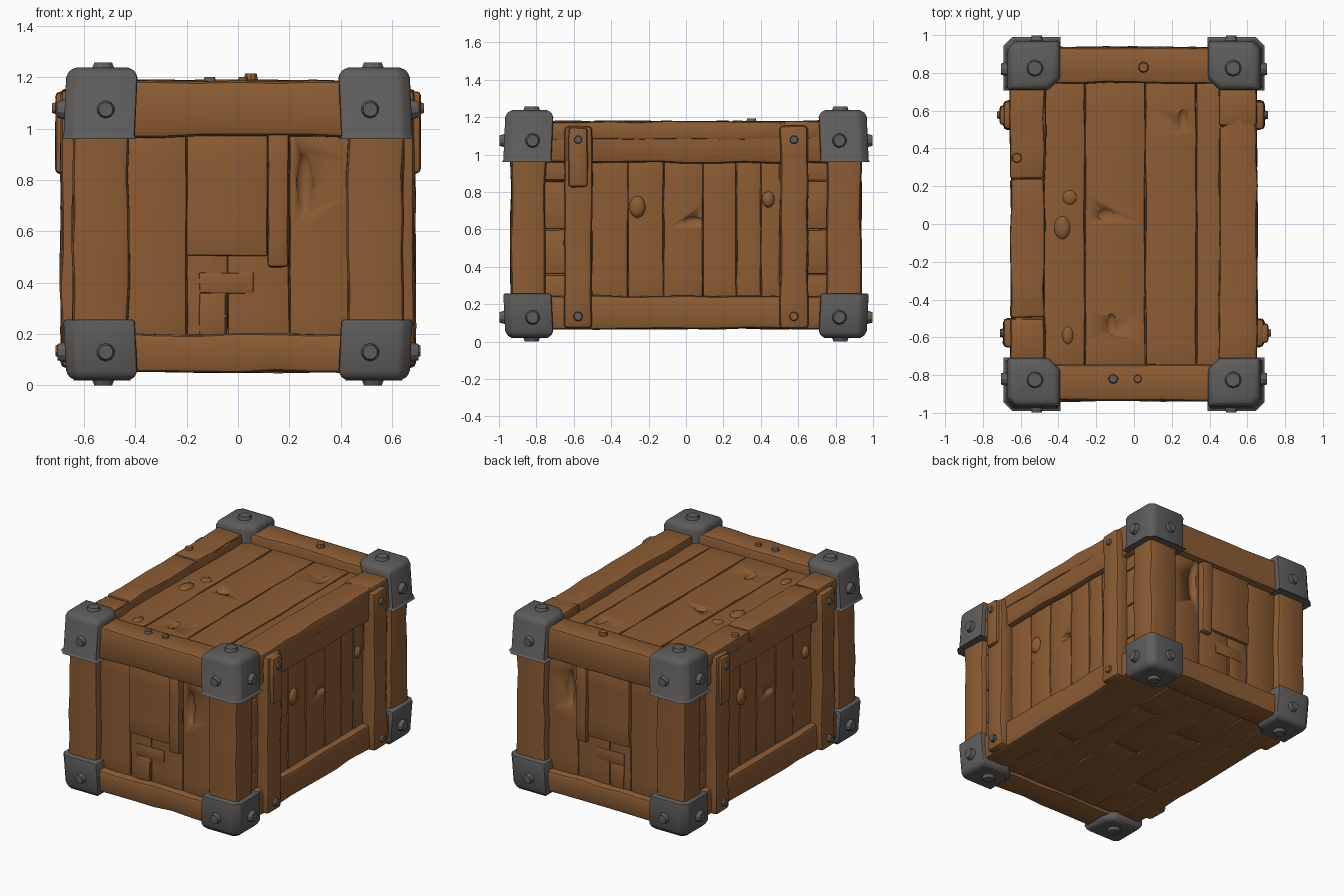
import bpy, bmesh, math, random
from mathutils import Vector, Matrix

if "Cube" in bpy.data.objects:
    bpy.data.objects.remove(bpy.data.objects["Cube"])

random.seed(4)


def material(name, rgb):
    m = bpy.data.materials.new(name)
    m.diffuse_color = (*rgb, 1)
    m.use_nodes = True
    m.node_tree.nodes["Principled BSDF"].inputs["Base Color"].default_value = m.diffuse_color
    return m


WOOD = material("brown wood", (0.265, 0.108, 0.034))
METAL = material("dark iron", (0.115, 0.11, 0.107))


def finish(bm, name, mat, angle=40):
    bmesh.ops.recalc_face_normals(bm, faces=bm.faces)
    me = bpy.data.meshes.new(name)
    bm.to_mesh(me)
    bm.free()
    me.materials.append(mat)
    me.shade_smooth()
    me.set_sharp_from_angle(angle=math.radians(angle))
    ob = bpy.data.objects.new(name, me)
    bpy.context.collection.objects.link(ob)
    return ob


def board(name, x, y, z, bevel=0.014, wobble=0.005):
    """Hand-hewn timber: a box cut along its length, jittered and rounded."""
    rng = [sorted(r) for r in (x, y, z)]
    size = Vector([b - a for a, b in rng])
    mid = Vector([(a + b) / 2 for a, b in rng])
    bm = bmesh.new()
    bmesh.ops.create_cube(bm, size=1)
    for v in bm.verts:
        v.co = Vector([v.co[i] * size[i] for i in range(3)]) + mid
    axis = max(range(3), key=lambda i: size[i])
    cuts = max(1, int(size[axis] / 0.16))
    along = [e for e in bm.edges
             if abs(e.verts[0].co[axis] - e.verts[1].co[axis]) > size[axis] * 0.9]
    bmesh.ops.subdivide_edges(bm, edges=along, cuts=cuts)
    for v in bm.verts:
        v.co += Vector([random.uniform(-wobble, wobble) for _ in range(3)])
    sharp = [e for e in bm.edges if e.calc_face_angle(0) > 0.7]
    bmesh.ops.bevel(bm, geom=sharp, offset=bevel, segments=2, profile=0.5,
                    affect='EDGES', clamp_overlap=True)
    return finish(bm, name, WOOD)


def rivet(name, pos, normal, r, h, mat):
    """Low domed nail head pointing along the normal."""
    bm = bmesh.new()
    rot = Vector(normal).to_track_quat('Z', 'Y').to_matrix().to_4x4()
    base = Matrix.Translation(pos) @ rot
    bmesh.ops.create_cone(bm, cap_ends=True, segments=10, radius1=r, radius2=r * 0.7,
                          depth=h * 2, matrix=base)
    return finish(bm, name, mat, 25)


def lump(name, pos, size, mat=WOOD):
    bm = bmesh.new()
    m = Matrix.Translation(pos) @ Matrix.Diagonal((*size, 1))
    bmesh.ops.create_icosphere(bm, subdivisions=2, radius=1, matrix=m)
    return finish(bm, name, mat)


def gouge(target, pos, size):
    """Carve an elongated nick out of a board."""
    cutter = lump("gouge_cutter", pos, size)
    cutter.hide_render = True
    cutter.hide_viewport = True
    mod = target.modifiers.new("gouge", 'BOOLEAN')
    mod.operation = 'DIFFERENCE'
    mod.object = cutter


# Inner core that closes the gaps behind the planks
board("inner_core", (-0.565, 0.565), (-0.86, 0.86), (0.10, 1.09), wobble=0)

# End walls, front and back
for s, side in ((-1, "front"), (1, "back")):
    board(side + "_top_beam", (-0.6, 0.6), (s * 0.745, s * 0.937), (0.968, 1.188), 0.025)
    board(side + "_bottom_beam", (-0.6, 0.6), (s * 0.745, s * 0.937), (0.052, 0.2), 0.02)
    for t in (-1, 1):
        board(side + "_post", (t * 0.425, t * 0.645), (s * 0.75, s * 0.937), (0.1, 1.1), 0.025)
    edges = [-0.44, -0.2, -0.04, 0.2, 0.44]
    planks = [board(side + "_plank", (a + .001, b - .001), (s * 0.84, s * 0.888), (0.15, 1.02),
                    0.008, 0.002) for a, b in zip(edges, edges[1:])]
    gouge(planks[3], (0.26, s * 0.893, 0.79), (0.035, 0.03, 0.13))
    # Raised patch with a longer strip on one side
    board(side + "_patch", (-0.2, 0.115), (s * 0.87, s * 0.908), (0.505, 0.99), 0.008, 0.002)
    board(side + "_patch_strip", (0.115, 0.198), (s * 0.87, s * 0.927), (0.46, 0.99), 0.014, 0.003)
    board(side + "_splinter", (-0.15, 0.06), (s * 0.87, s * 0.893), (0.36, 0.44), 0.004, 0.002)
    board(side + "_splinter", (-0.15, -0.05), (s * 0.87, s * 0.893), (0.18, 0.36), 0.004, 0.002)

# Long walls, left and right
for s, side in ((-1, "left"), (1, "right")):
    board(side + "_top_rail", (s * 0.47, s * 0.648), (-0.78, 0.78), (0.955, 1.172), 0.022, 0.007)
    board(side + "_bottom_rail", (s * 0.47, s * 0.648), (-0.78, 0.78), (0.068, 0.245), 0.02)
    edges = [-0.52, -0.31, -0.12, 0.09, 0.27, 0.4, 0.52]
    planks = [board(side + "_plank", (s * 0.55, s * 0.602), (a + .001, b - .001), (0.2, 1.0),
                    0.008, 0.003) for a, b in zip(edges, edges[1:])]
    gouge(planks[2], (s * 0.608, s * 0.035, 0.65), (0.025, 0.05, 0.022))
    lump(side + "_knot", (s * 0.6, -s * 0.26, 0.72), (0.028, 0.045, 0.06))
    lump(side + "_knot", (s * 0.6, s * 0.44, 0.76), (0.026, 0.035, 0.045))
    # Short horizontal planks between strap and post
    for t in (-1, 1):
        levels = [0.2, 0.36, 0.6, 0.86, 1.0]
        for a, b in zip(levels, levels[1:]):
            board(side + "_short_plank", (s * 0.55, s * 0.607), (t * 0.5, t * 0.78),
                  (a + .002, b - .002), 0.008, 0.003)
    # Upright straps; one per side carries a short cap piece
    for t in (-1, 1):
        y = t * 0.577
        board(side + "_strap", (s * 0.57, s * 0.69), (y - 0.075, y + 0.075), (0.068, 1.155), 0.022)
        capped = t == -s
        if capped:
            board(side + "_strap_cap", (s * 0.66, s * 0.712), (y - 0.052, y + 0.05),
                  (0.825, 1.145), 0.018, 0.003)
        rivet(side + "_strap_nail", (s * (0.71 if capped else 0.69), y, 1.08), (s, 0, 0),
              0.027, 0.014, METAL)
        rivet(side + "_strap_nail", (s * 0.69, y, 0.135), (s, 0, 0),
              0.03, 0.02, METAL if capped else WOOD)

# Lid planks, sunk below the rails
edges = [-0.49, -0.26, 0.06, 0.33, 0.49]
lid = [board("lid_plank", (a + .002, b - .002), (-0.78, 0.78), (1.06, 1.122), 0.008, 0.003)
       for a, b in zip(edges, edges[1:])]
gouge(lid[1], (-0.15, 0.05, 1.125), (0.05, 0.035, 0.02))
gouge(lid[1], (-0.12, -0.53, 1.125), (0.03, 0.06, 0.02))
gouge(lid[2], (0.26, 0.55, 1.125), (0.03, 0.06, 0.015))
lump("lid_knot", (-0.38, -0.02, 1.118), (0.045, 0.065, 0.022))
lump("lid_knot", (-0.34, 0.14, 1.118), (0.04, 0.04, 0.014))
lump("lid_knot", (-0.35, -0.59, 1.118), (0.03, 0.05, 0.015))
# Overlay boards on the left and right rails
for a, b in ((-0.72, -0.5), (-0.495, 0.235), (0.24, 0.72)):
    board("left_rail_cover", (-0.655, -0.475), (a, b), (1.1, 1.18), 0.014, 0.005)
for a, b in ((-0.72, 0.515), (0.52, 0.72)):
    board("right_rail_cover", (0.45, 0.652), (a, b), (1.08, 1.177), 0.014, 0.005)

# Underside planks
edges = [-0.5, -0.3, -0.08, 0.14, 0.32, 0.5]
for i, (a, b) in enumerate(zip(edges, edges[1:])):
    split = (-0.35, 0.3, -0.05, 0.4, -0.2)[i]
    for c, d in ((-0.78, split), (split, 0.78)):
        board("floor_plank", (a + .002, b - .002), (c + .002, d - .002), (0.075, 0.13), 0.007, 0.003)

# Nail heads on the end beams and left rail
rivet("beam_nail", (-0.11, -0.82, 1.185), (0, 0, 1), 0.03, 0.016, METAL)
rivet("beam_nail", (0.02, -0.82, 1.185), (0, 0, 1), 0.026, 0.016, WOOD)
rivet("beam_nail", (0.05, 0.83, 1.19), (0, 0, 1), 0.034, 0.025, WOOD)
rivet("rail_nail", (-0.62, 0.35, 1.178), (0, 0, 1), 0.032, 0.016, WOOD)


# Iron corner caps with three rivets each
def corner(sx, sy, top):
    z0, z1 = (0.96, 1.238) if top else (0.02, 0.258)
    bm = bmesh.new()
    a, b, cut = (0.402, 0.68), (0.72, 0.977), 0.06
    outline = [(a[0], b[1]), (a[1] - 0.04, b[1]), (a[1], b[1] - 0.04), (a[1], b[0]),
               (a[0] + cut, b[0]), (a[0], b[0] + cut)]
    low = [bm.verts.new((sx * x, sy * y, z0)) for x, y in outline]
    high = [bm.verts.new((sx * x, sy * y, z1)) for x, y in outline]
    bm.faces.new(low)
    bm.faces.new(high)
    for i in range(6):
        j = (i + 1) % 6
        bm.faces.new((low[i], low[j], high[j], high[i]))
    # Draw the outer end in so the cap tapers away from the box
    for v in (high if top else low):
        v.co.x -= sx * 0.012
        v.co.y -= sy * 0.012
    outer = z1 if top else z0
    rim = [e for e in bm.edges if all(abs(v.co.z - outer) < 1e-4 for v in e.verts)]
    bmesh.ops.bevel(bm, geom=rim, offset=0.038, segments=2, profile=0.5, affect='EDGES')
    rest = [e for e in bm.edges if e.calc_face_angle(0) > 0.6]
    bmesh.ops.bevel(bm, geom=rest, offset=0.012, segments=2, profile=0.5, affect='EDGES')
    finish(bm, "corner_cap", METAL)
    zr = 1.075 if top else 0.13
    rivet("corner_rivet", (sx * 0.515, sy * 0.975, zr), (0, sy, 0), 0.04, 0.022, METAL)
    rivet("corner_rivet", (sx * 0.678, sy * 0.82, zr), (sx, 0, 0), 0.045, 0.025, METAL)
    rivet("corner_rivet", (sx * 0.525, sy * 0.825, outer), (0, 0, 1 if top else -1),
          0.052, 0.02, METAL)


for sx in (-1, 1):
    for sy in (-1, 1):
        for top in (False, True):
            corner(sx, sy, top)
